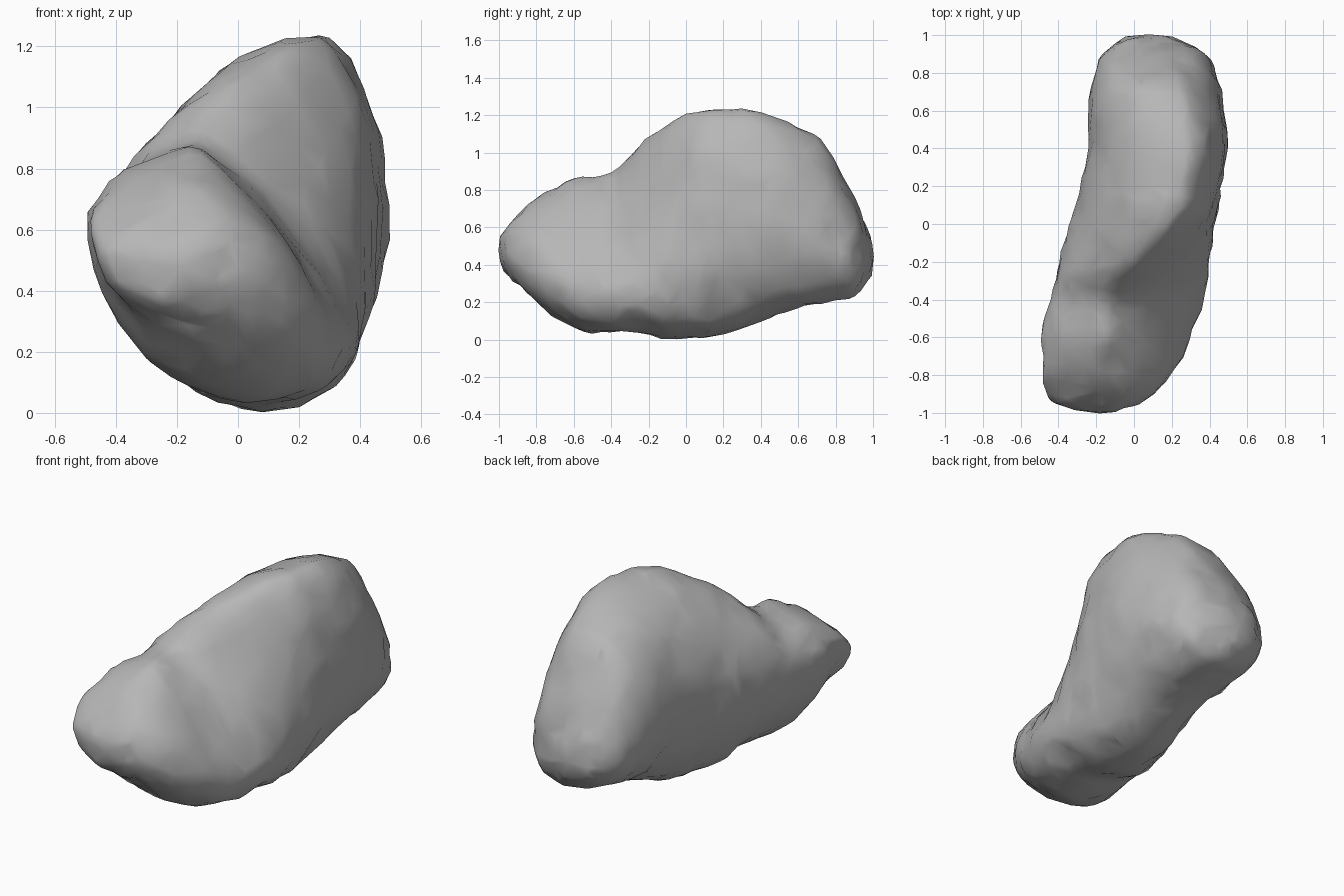
import bpy, bmesh, math
from mathutils import Vector, noise

cube = bpy.data.objects.get("Cube")
if cube:
    bpy.data.objects.remove(cube, do_unlink=True)

# Cross-sections along the length, in hundredths:
# y, left x/z, top x/z, right x/z, bottom x/z, squareness of the top right (tenths)
SECTIONS = [
    (-99, -29, 50, -18, 57, -8, 48, -18, 43, 20),
    (-95, -42, 53, -20, 64, 3, 45, -15, 36, 20),
    (-88, -46, 57, -20, 71, 13, 42, -10, 30, 20),
    (-78, -47, 65, -17, 79, 21, 37, -5, 21, 17),
    (-60, -49, 67, -16, 87, 30, 30, -2, 8, 14),
    (-40, -45, 64, -13, 91, 37, 28, 5, 6, 13),
    (-25, -41, 64, -2, 105, 39, 30, 8, 6, 14),
    (-10, -37, 65, 10, 117, 41, 36, 8, 2, 17),
    (5, -33, 65, 20, 124, 44, 50, 8, 3, 20),
    (20, -28, 68, 24, 125, 46, 66, 10, 5, 20),
    (40, -24, 68, 28, 123, 49, 70, 12, 12, 18),
    (60, -24, 60, 24, 116, 48, 64, 14, 19, 17),
    (75, -22, 54, 20, 105, 45, 52, 15, 22, 18),
    (90, -16, 48, 14, 77, 38, 46, 14, 26, 19),
    (99, -5, 46, 9, 57, 20, 45, 9, 36, 20),
]
QUARTER = 10   # points in a quarter ring
STEPS = 4      # rings between two sections


def ring(section):
    """Closed outline made of four rounded corners joining the extreme points."""
    y, lx, lz, tx, tz, rx, rz, bx, bz, square = section
    top_left = 17 + max(y, 0) / 12
    corners = [(rx, rz, tx, tz, square, False), (lx, lz, tx, tz, top_left, True),
               (lx, lz, bx, bz, 20, False), (rx, rz, bx, bz, 23, True)]
    points = []
    for sx, sz, vx, vz, power, flip in corners:
        for i in range(QUARTER):
            a = math.pi / 2 * i / QUARTER
            if flip:
                a = math.pi / 2 - a
            c, s = (max(f(a), 0) ** (20 / power) for f in (math.cos, math.sin))
            points.append(Vector((vx + (sx - vx) * c, y, sz + (vz - sz) * s)) / 100)
    return points


def spline(a, b, c, d, t):
    return 0.5 * (2 * b + (c - a) * t + (2 * a - 5 * b + 4 * c - d) * t ** 2
                  + (3 * b - a - 3 * c + d) * t ** 3)


# Loft the rings into a closed body
rings = [ring(s) for s in SECTIONS]
last = len(rings) - 1
loft = []
for i in range(last):
    group = [rings[max(i - 1, 0)], rings[i], rings[i + 1], rings[min(i + 2, last)]]
    for step in range(STEPS):
        loft.append([spline(*p, step / STEPS) for p in zip(*group)])
loft.append(rings[last])

bm = bmesh.new()
rows = [[bm.verts.new(p) for p in r] for r in loft]
count = QUARTER * 4
for a, b in zip(rows, rows[1:]):
    for i in range(count):
        j = (i + 1) % count
        bm.faces.new((a[i], a[j], b[j], b[i]))
for row, y in ((rows[0], -1), (rows[-1], 1)):
    middle = sum((v.co for v in row), Vector()) / count
    middle.y = y
    pole = bm.verts.new(middle)
    for i in range(count):
        bm.faces.new((row[i], row[(i + 1) % count], pole))
bmesh.ops.recalc_face_normals(bm, faces=bm.faces)
bm.normal_update()

# Lumps and shallow pits in the rock
moves = []
for v in bm.verts:
    lumps = noise.noise(v.co * 6) * 0.012 + noise.noise(v.co * 12) * 0.014
    moves.append(v.normal * lumps)
for v, move in zip(bm.verts, moves):
    v.co += move

# Rest the lowest point on the ground
floor = min(v.co.z for v in bm.verts)
bmesh.ops.translate(bm, verts=bm.verts, vec=(0, 0, -floor))

mesh = bpy.data.meshes.new("rock_body")
bm.to_mesh(mesh)
bm.free()
rock = bpy.data.objects.new("rock_body", mesh)
bpy.context.collection.objects.link(rock)

# Plain grey stone
stone = bpy.data.materials.new("grey_stone")
stone.use_nodes = True
colour = (0.47, 0.47, 0.47, 1)
stone.diffuse_color = colour
stone.node_tree.nodes["Principled BSDF"].inputs["Base Color"].default_value = colour
mesh.materials.append(stone)

# Irregular facets, softly shaded
bpy.context.view_layer.objects.active = rock
rock.select_set(True)
bpy.ops.object.shade_smooth_by_angle(angle=math.radians(40))
facets = rock.modifiers.new("facets", "DECIMATE")
facets.ratio = 0.4
